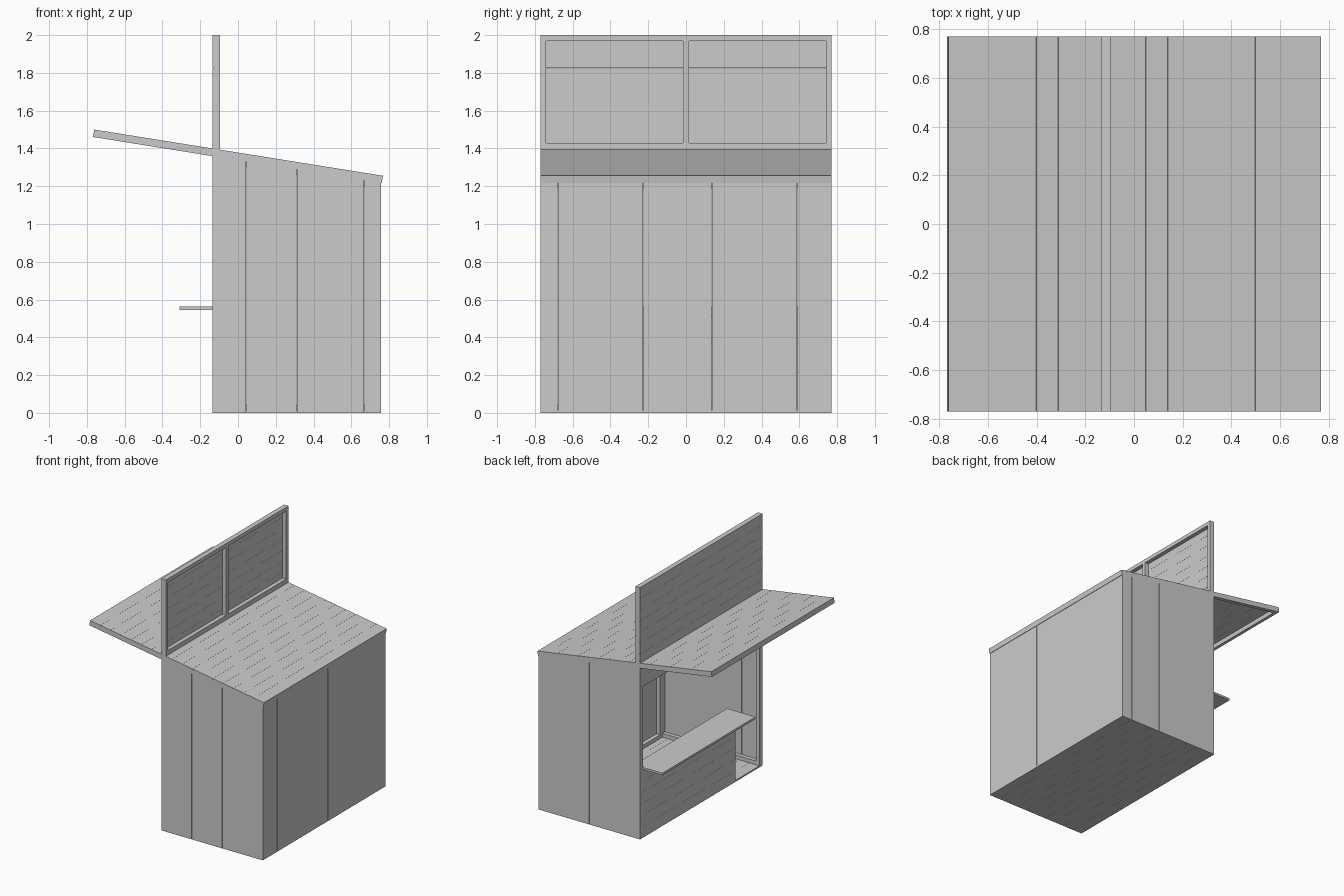
import bpy, bmesh, math

if "Cube" in bpy.data.objects:
    bpy.data.objects.remove(bpy.data.objects["Cube"])

SLOPE = 0.16            # roof pitch
T = 0.008               # board thickness
R, D = 0.03, 0.04       # frame rail width and overall panel depth
X0, X1, Y = -0.135, 0.757, 0.77
GAP = 0.0006


def roof_under(x):
    return 1.3385 - SLOPE * x


def part(name, blocks):
    """One object from blocks (x0, x1, y0, y1, bottom, top); heights may be functions of x."""
    bm = bmesh.new()
    for x0, x1, y0, y1, lo, hi in blocks:
        at = lambda h, x: h(x) if callable(h) else h
        ring = [(x0, y0), (x1, y0), (x1, y1), (x0, y1)]
        a = [bm.verts.new((x, y, at(lo, x))) for x, y in ring]
        b = [bm.verts.new((x, y, at(hi, x))) for x, y in ring]
        bm.faces.new(a[::-1])
        bm.faces.new(b)
        for i in range(4):
            j = (i + 1) % 4
            bm.faces.new((a[i], a[j], b[j], b[i]))
    me = bpy.data.meshes.new(name)
    bm.to_mesh(me)
    bm.free()
    ob = bpy.data.objects.new(name, me)
    bpy.context.collection.objects.link(ob)
    return ob


def strips(a, b, n):
    """Split a span into n boards with hairline gaps."""
    w = (b - a) / n
    return [(a + i * w + (GAP if i else 0), a + (i + 1) * w) for i in range(n)]


# Floor
part("floor_boards", [(a, b, -Y, Y, 0, 0.012) for a, b in strips(X0, X1, 10)])

# Side walls with inner frames
under_rail = lambda x: roof_under(x) - R
for side, s in (("front", -1), ("rear", 1)):
    def ys(a, b):
        return tuple(sorted((s * a, s * b)))
    o = ys(Y - T, Y)
    i = ys(Y - D, Y - T)
    part(side + "_side_boards", [(a, b, *o, 0.012, roof_under) for a, b in strips(X0, X1, 10)])
    part(side + "_side_frame", [
        (X0, X0 + R, *i, 0.012, roof_under),
        (X1 - R - T, X1 - T, *i, 0.012, roof_under),
        (X0 + R, X1 - R - T, *i, 0.012, 0.012 + R),
        (X0 + R, X1 - R - T, *i, under_rail, roof_under)])

# Back wall
part("back_wall_boards", [(X1 - T, X1, a, b, 0, roof_under) for a, b in strips(-Y, Y, 17)])
bx = (X1 - D, X1 - T)
yi = Y - D
part("back_wall_frame",
     [(*bx, a, a + R, 0.012, roof_under) for a in (-yi, -R / 2, yi - R)] +
     [(*bx, a, b, lo, hi) for a, b in ((-yi + R, -R / 2), (R / 2, yi - R))
      for lo, hi in ((0.012, 0.012 + R), (under_rail, roof_under))])

# Serving side: low wall, doorway gap, header
DOOR = -0.43
part("serving_wall_boards", [(X0, X0 + T, DOOR, Y, a, b) for a, b in strips(0, 0.545, 6)])
fx = (X0 + T, X0 + D)
part("serving_wall_frame",
     [(*fx, a, a + R, 0.012, 0.545) for a in (DOOR, 0.155, yi - R)] +
     [(*fx, a, b, lo, lo + R) for a, b in ((DOOR + R, 0.155), (0.185, yi - R))
      for lo in (0.012, 0.515)])
part("header_boards", [(X0, X0 + T, -Y, Y, 1.2, 1.28 - GAP),
                       (X0, X0 + T, -Y, Y, 1.28, roof_under)])
part("header_rail", [(*fx, -yi, yi, 1.2, 1.2 + R), (*fx, -yi, yi, under_rail, roof_under)])
part("counter", [(-0.31, -0.06, DOOR, 0.74, 0.545, 0.562)])

# Sloped roof: boards over a frame, built flat and tilted
L = 0.774
rz, rb = 0.02 - T, -0.02
roof = [part("roof_boards", [(a, b, -Y, Y, rz, 0.02) for a, b in strips(-L, L, 17)]),
        part("roof_frame",
             [(-L, L, a, a + R, rb, rz) for a in (-Y, -R / 2, Y - R)] +
             [(x, x + R, a, b, rb, rz) for x in (-L, L - R)
              for a, b in ((-Y + R, -R / 2), (R / 2, Y - R))])]
for ob in roof:
    ob.location.z = 1.358
    ob.rotation_euler.y = math.atan(SLOPE)

# Upright sign panel on the roof
part("sign_boards", [(X0, X0 + T, -Y, Y, a, b) for a, b in strips(1.385, 2.0, 7)])
part("sign_frame",
     [(*fx, a, a + R, 1.385, 2.0) for a in (-Y, -R / 2, Y - R)] +
     [(*fx, a, b, lo, hi) for a, b in ((-Y + R, -R / 2), (R / 2, Y - R))
      for lo, hi in ((1.385, 1.43), (1.97, 2.0))])
